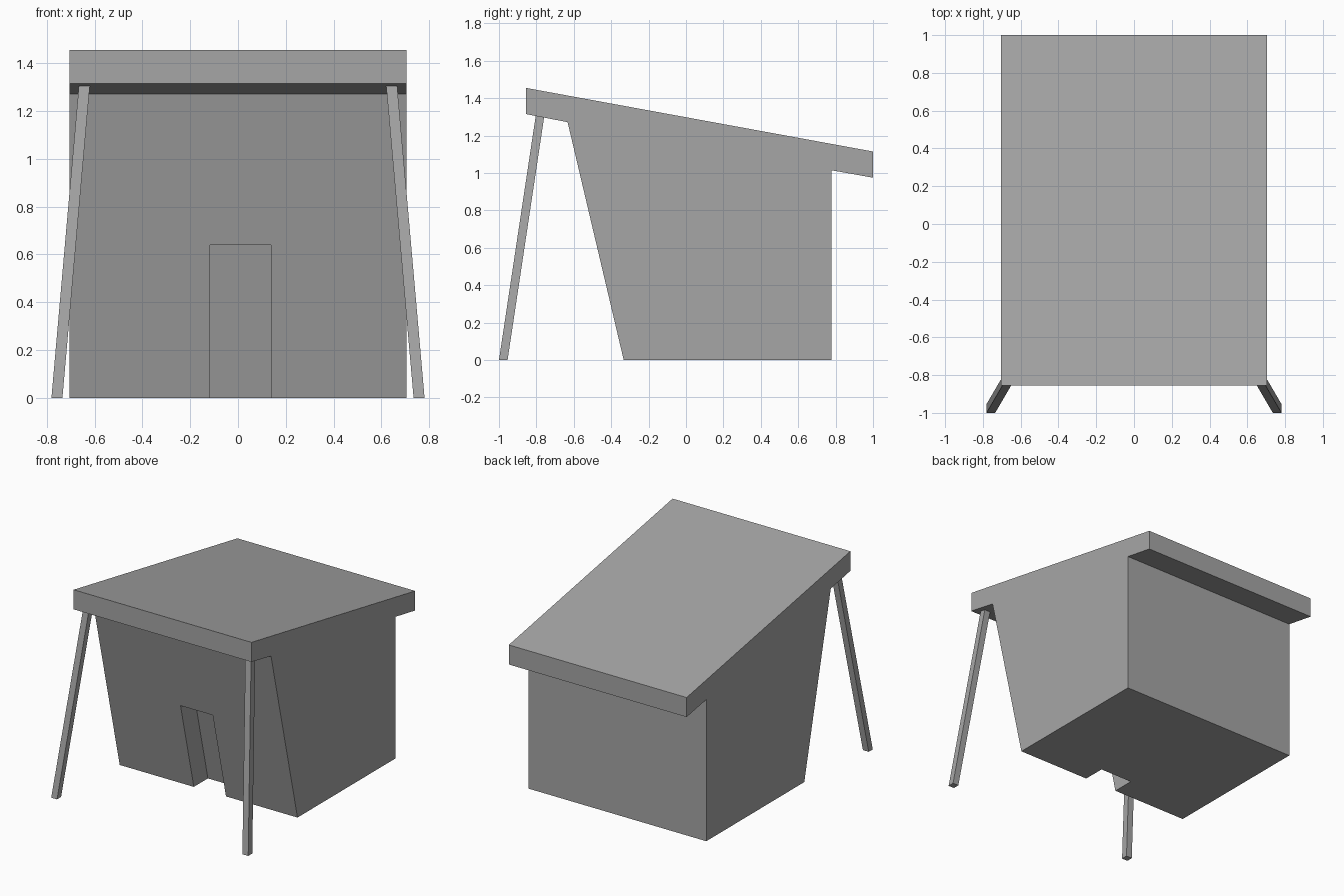
import bpy
import bmesh
from mathutils import Vector

cube = bpy.data.objects.get("Cube")
if cube:
    bpy.data.objects.remove(cube, do_unlink=True)

grey = bpy.data.materials.new("plain grey")
colour = (0.38, 0.38, 0.38, 1)
grey.use_nodes = True
grey.diffuse_color = colour
shader = next(n for n in grey.node_tree.nodes if n.type == 'BSDF_PRINCIPLED')
shader.inputs["Base Color"].default_value = colour


def prism(name, profile, offset):
    """Close a 3D outline and sweep it along an offset vector."""
    bm = bmesh.new()
    face = bm.faces.new([bm.verts.new(p) for p in profile])
    swept = bmesh.ops.extrude_face_region(bm, geom=[face])["geom"]
    verts = [v for v in swept if isinstance(v, bmesh.types.BMVert)]
    bmesh.ops.translate(bm, verts=verts, vec=Vector(offset))
    bmesh.ops.recalc_face_normals(bm, faces=bm.faces)
    mesh = bpy.data.meshes.new(name)
    bm.to_mesh(mesh)
    bm.free()
    mesh.materials.append(grey)
    obj = bpy.data.objects.new(name, mesh)
    bpy.context.collection.objects.link(obj)
    return obj


# Hut with sloping roof, overhanging eaves and leaning front wall
half = 0.705
section = [(-0.855, 1.455), (1, 1.115), (1, 0.975), (0.777, 1.015),
           (0.777, 0), (-0.333, 0), (-0.633, 1.272), (-0.855, 1.315)]
hut = prism("hut", [(-half, y, z) for y, z in section], (2 * half, 0, 0))

# Doorway recess, its back parallel to the front wall
door = [(-0.8, -0.1), (-0.15, -0.1), (-0.325, 0.64), (-0.8, 0.64)]
cutter = prism("doorway_cutter", [(-0.117, y, z) for y, z in door], (0.255, 0, 0))
cutter.hide_render = True
cut = hut.modifiers.new("doorway", 'BOOLEAN')
cut.operation = 'DIFFERENCE'
cut.solver = 'EXACT'
cut.object = cutter
bpy.context.view_layer.objects.active = hut
bpy.ops.object.modifier_apply(modifier=cut.name)
bpy.data.objects.remove(cutter, do_unlink=True)

# Splayed posts under the front eave
size = 0.046
for side, name in ((1, "left_post"), (-1, "right_post")):
    foot = [(side * (0.735 + dx), -1 + dy, 0)
            for dx, dy in ((0, 0), (size, 0), (size, size), (0, size))]
    prism(name, foot, (side * -0.115, 0.197, 1.309))
